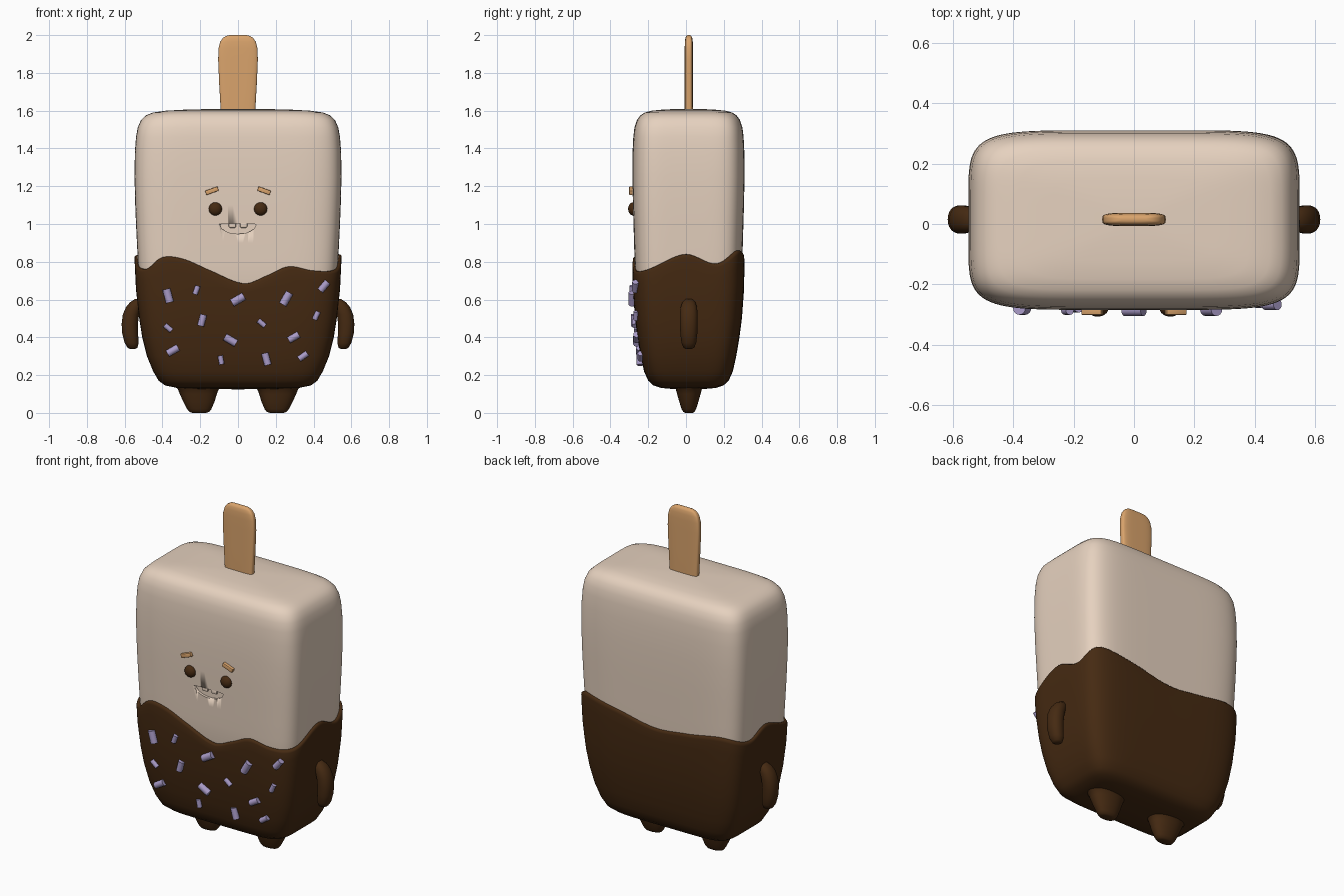
import bpy, bmesh, math
from mathutils import Matrix

if "Cube" in bpy.data.objects:
    bpy.data.objects.remove(bpy.data.objects["Cube"])

CY = 0.013  # depth centre of the body


def material(name, rgb):
    m = bpy.data.materials.new(name)
    m.diffuse_color = (*rgb, 1)
    m.use_nodes = True
    m.node_tree.nodes["Principled BSDF"].inputs["Base Color"].default_value = m.diffuse_color
    return m


CREAM = material("cream", (0.79, 0.64, 0.52))
CHOC = material("dark chocolate", (0.06, 0.023, 0.006))
WOOD = material("light wood", (0.70, 0.37, 0.15))
LILAC = material("lilac", (0.40, 0.33, 0.58))


def finish(name, bm, mat, angle=40):
    bmesh.ops.recalc_face_normals(bm, faces=bm.faces)
    me = bpy.data.meshes.new(name)
    bm.to_mesh(me)
    bm.free()
    ob = bpy.data.objects.new(name, me)
    bpy.context.collection.objects.link(ob)
    me.materials.append(mat)
    bpy.ops.object.select_all(action='DESELECT')
    ob.select_set(True)
    bpy.context.view_layer.objects.active = ob
    bpy.ops.object.shade_smooth_by_angle(angle=math.radians(angle))
    return ob


def loft(name, rings, mat, angle=40):
    bm = bmesh.new()
    rows = [[bm.verts.new(p) for p in r] for r in rings]
    n = len(rows[0])
    for a, b in zip(rows, rows[1:]):
        for i in range(n):
            j = (i + 1) % n
            bm.faces.new((a[i], a[j], b[j], b[i]))
    bm.faces.new(rows[0][::-1])
    bm.faces.new(rows[-1])
    return finish(name, bm, mat, angle)


def unit(s, n):
    """Superellipse point; s runs 0-4 over front, right, back, left."""
    i = int(s) % 4
    a = 2 * (s - int(s)) - 1
    x, y = ((a, -1), (1, a), (-a, 1), (-1, -a))[i]
    k = (abs(x) ** n + abs(y) ** n) ** (-1 / n)
    return x * k, y * k


def ring(z, hx, hy, cx=0, cy=CY, n=6, count=160):
    pts = [unit(4 * i / count, n) for i in range(count)]
    return [(cx + x * hx, cy + y * hy, z) for x, y in pts]


def lerp_table(table, z):
    for a, b in zip(table, table[1:]):
        if z <= b[0]:
            t = max(0, (z - a[0]) / (b[0] - a[0]))
            return [p + (q - p) * t for p, q in zip(a[1:], b[1:])]
    return table[-1][1:]


# ice cream body: z, half width, half depth
BODY = [(0.55, 0.48, 0.24), (0.62, 0.51, 0.268), (0.70, 0.523, 0.28),
        (0.80, 0.53, 0.285), (0.90, 0.535, 0.288), (1.0, 0.54, 0.291),
        (1.1, 0.544, 0.294), (1.25, 0.548, 0.297), (1.38, 0.546, 0.296),
        (1.46, 0.540, 0.292), (1.51, 0.531, 0.286), (1.55, 0.514, 0.273),
        (1.575, 0.488, 0.255), (1.59, 0.45, 0.232), (1.60, 0.38, 0.195),
        (1.606, 0.27, 0.135), (1.609, 0.12, 0.06), (1.61, 0.02, 0.01)]
body = loft("ice_cream_body", [ring(*r) for r in BODY], CREAM)

# mouth carved into the front
arc = [(0.095 * math.cos(t), 0.998 + 0.05 * math.sin(t))
       for t in (math.pi + math.pi * i / 20 for i in range(21))]
arc += [(0.05, 1.004), (0, 1.002), (-0.05, 1.004)]
cutter = loft("mouth_cutter", [[(x, y, z) for x, z in arc] for y in (-0.35, -0.262)], CREAM)
cutter.hide_render = True
mod = body.modifiers.new("mouth", 'BOOLEAN')
mod.operation = 'DIFFERENCE'
mod.solver = 'EXACT'
mod.object = cutter
bpy.context.view_layer.objects.active = body
bpy.ops.object.modifier_apply(modifier=mod.name)
bpy.data.objects.remove(cutter)


def box(name, loc, size, tilt, mat, bevel):
    bm = bmesh.new()
    bmesh.ops.create_cube(bm, size=1)
    bmesh.ops.scale(bm, vec=size, verts=bm.verts)
    bmesh.ops.bevel(bm, geom=bm.edges[:], offset=bevel, segments=2, profile=0.5, affect='EDGES')
    bmesh.ops.transform(bm, matrix=Matrix.Translation(loc) @ Matrix.Rotation(tilt, 4, 'Y'), verts=bm.verts)
    return finish(name, bm, mat)


# eyes, brows and teeth
for side, label in ((-1, "left"), (1, "right")):
    bm = bmesh.new()
    bmesh.ops.create_uvsphere(bm, u_segments=24, v_segments=16, radius=0.035)
    bmesh.ops.transform(bm, matrix=Matrix.Translation((side * 0.12, -0.28, 1.08))
                        @ Matrix.Diagonal((1, 0.75, 1, 1)), verts=bm.verts)
    finish(label + "_eye", bm, CHOC)
    box(label + "_brow", (side * 0.138, -0.286, 1.176), (0.07, 0.03, 0.024),
        side * math.radians(20), WOOD, 0.004)
    box(label + "_tooth", (side * 0.03, -0.267, 0.993), (0.038, 0.016, 0.026), 0, CREAM, 0.006)

# chocolate coating with a wavy, rolled rim
COAT = [(0.125, 0.02, 0.01), (0.127, 0.2, 0.09), (0.132, 0.32, 0.145),
        (0.145, 0.385, 0.185), (0.17, 0.42, 0.213), (0.22, 0.449, 0.235),
        (0.30, 0.482, 0.253), (0.40, 0.507, 0.27), (0.50, 0.523, 0.283),
        (0.65, 0.54, 0.294), (0.90, 0.552, 0.299)]
WAVE = [(0, .765), (.12, .825), (.23, .815), (.36, .755), (.53, .685), (.64, .725),
        (.75, .775), (.87, .755), (1.0, .75), (1.14, .765), (1.47, .84), (1.76, .79),
        (2.0, .86), (2.25, .83), (2.5, .78), (2.7, .80), (2.92, .83), (3.25, .79),
        (3.5, .835), (3.8, .78), (4, .765)]


def wave(s):
    for k in range(len(WAVE) - 1):
        (a, p), (b, q) = WAVE[k], WAVE[k + 1]
        if s <= b:
            # Hermite spline through neighbouring heights
            a0, p0 = WAVE[k - 1] if k else (WAVE[-2][0] - 4, WAVE[-2][1])
            b1, q1 = WAVE[k + 2] if k + 2 < len(WAVE) else (WAVE[1][0] + 4, WAVE[1][1])
            d = b - a
            m0, m1 = (q - p0) / (b - a0) * d, (q1 - p) / (b1 - a) * d
            t = (s - a) / d
            return ((2*t**3 - 3*t*t + 1) * p + (t**3 - 2*t*t + t) * m0
                    + (3*t*t - 2*t**3) * q + (t**3 - t*t) * m1)


def coat_point(s, z, inset=0.0):
    hx, hy = lerp_table(COAT, z)
    x, y = unit(s, 6)
    return (x * (hx - inset), CY + y * (hy - inset), z)


COUNT = 200
params = [4 * i / COUNT for i in range(COUNT)]
rings = [[coat_point(s, r[0]) for s in params] for r in COAT[:9]]
for k in (0.25, 0.5, 0.75, 0.94):
    rings.append([coat_point(s, 0.5 + (wave(s) - 0.5) * k) for s in params])
for drop, inset in ((0.007, 0.002), (0.001, 0.008), (0.0, 0.016), (0.012, 0.032)):
    rings.append([coat_point(s, wave(s) - drop, inset) for s in params])
loft("chocolate_coating", rings, CHOC, 60)

# wooden stick
STICK = [(1.5, 0.088, 0.02), (1.61, 0.092, 0.022), (1.75, 0.1, 0.022), (1.87, 0.105, 0.022),
         (1.93, 0.103, 0.022), (1.965, 0.094, 0.021), (1.985, 0.08, 0.018),
         (1.996, 0.062, 0.013), (2.0, 0.045, 0.006)]
loft("stick", [ring(z, a, b, cy=0.015, n=4, count=64) for z, a, b in STICK], WOOD, 60)

# legs and arms: z, centre x, half width, half depth
LEG = [(0, .205, .035, .02), (0.005, .205, .052, .03), (0.02, .205, .064, .038),
       (0.06, .207, .083, .051), (0.1, .21, .098, .062), (0.125, .21, .108, .069),
       (0.14, .21, .125, .08), (0.16, .21, .14, .09)]
ARM = [(.338, .558, .014, .014), (.345, .558, .026, .028), (.37, .563, .037, .039),
       (.42, .571, .042, .045), (.47, .573, .043, .047), (.52, .567, .043, .047),
       (.56, .552, .041, .043), (.585, .538, .034, .035), (.603, .525, .02, .018)]
for side, label in ((-1, "left"), (1, "right")):
    for part, table in (("leg", LEG), ("arm", ARM)):
        loft(f"{label}_{part}", [ring(z, a, b, cx=side * c, cy=0.015, n=2.2, count=32)
                                 for z, c, a, b in table], CHOC, 70)

# sprinkles: x, z, tilt in degrees, size
SPRINKLES = [(-.37, .62, 105, 1), (-.22, .65, 70, .65), (0, .60, 30, 1), (.255, .605, 60, 1),
             (.455, .67, 50, .85), (-.37, .45, 140, .65), (-.19, .49, 75, .85),
             (.125, .475, 140, .65), (.415, .515, 65, .65), (-.345, .33, 30, .9),
             (-.04, .385, 150, .95), (.295, .40, 30, .85), (-.09, .28, 100, .65),
             (.15, .285, 105, .9), (.345, .30, 35, .75)]
for i, (x, z, tilt, size) in enumerate(SPRINKLES):
    hx, hy = lerp_table(COAT, z)
    y = CY - hy * (1 - abs(x / hx) ** 6) ** (1 / 6)
    bm = bmesh.new()
    bmesh.ops.create_cone(bm, cap_ends=True, segments=16, radius1=0.021 * size,
                          radius2=0.021 * size, depth=0.073 * size)
    rot = Matrix.Rotation(math.radians(90 - tilt), 4, 'Y')
    bmesh.ops.transform(bm, matrix=Matrix.Translation((x, y - 0.006, z)) @ rot, verts=bm.verts)
    finish(f"sprinkle_{i + 1}", bm, LILAC)
